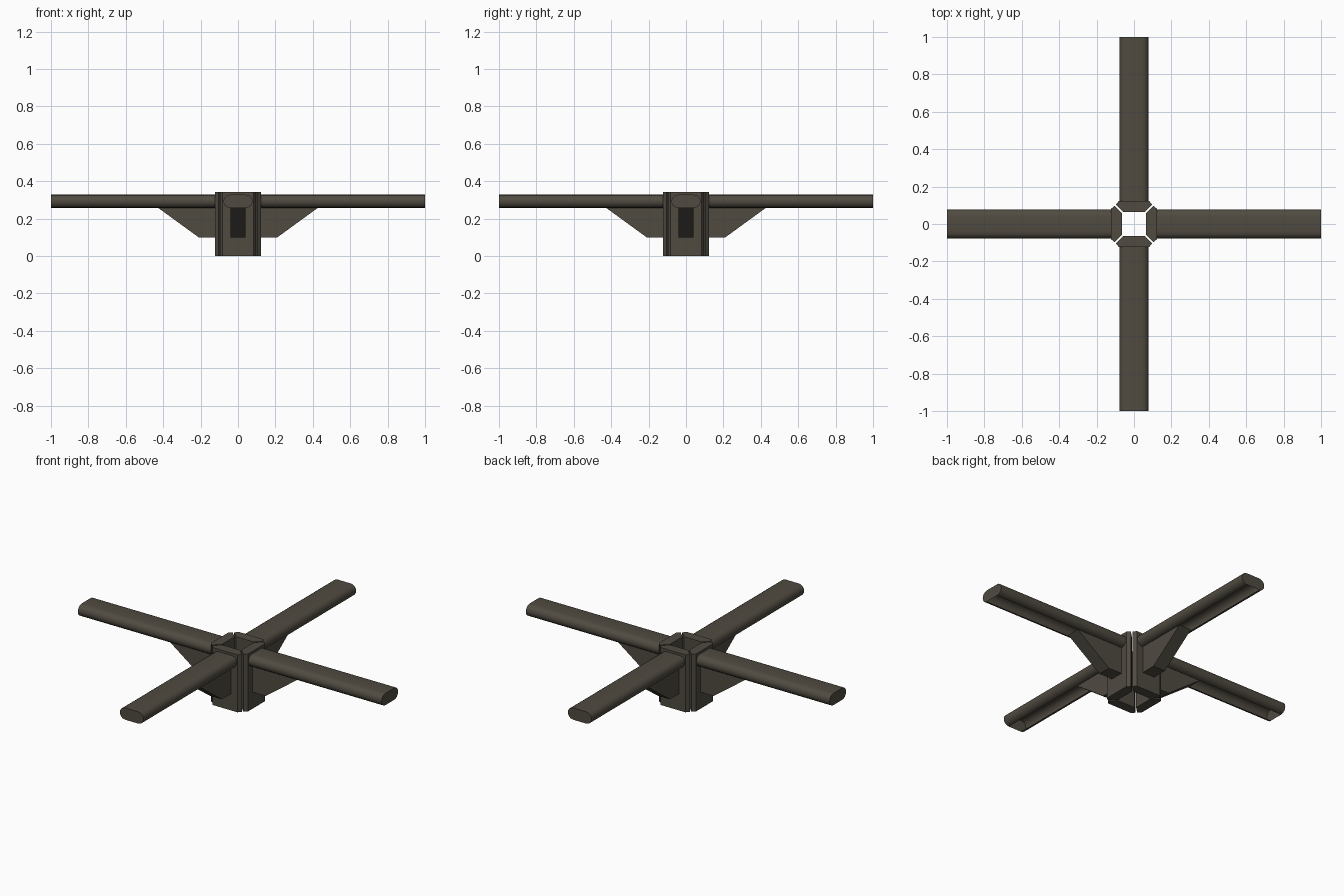
import bpy, bmesh, math
from mathutils import Matrix

if "Cube" in bpy.data.objects:
    bpy.data.objects.remove(bpy.data.objects["Cube"])

metal = bpy.data.materials.new("dark bronze metal")
metal.diffuse_color = (0.080, 0.070, 0.053, 1)
metal.use_nodes = True
metal.node_tree.nodes["Principled BSDF"].inputs["Base Color"].default_value = metal.diffuse_color


def finish(bm, name, angle, smooth=False):
    """Turn a bmesh into a named object rotated about the column axis."""
    bmesh.ops.recalc_face_normals(bm, faces=bm.faces)
    bm.transform(Matrix.Rotation(angle, 4, 'Z'))
    me = bpy.data.meshes.new(name)
    bm.to_mesh(me)
    bm.free()
    me.materials.append(metal)
    ob = bpy.data.objects.new(name, me)
    bpy.context.collection.objects.link(ob)
    if smooth:
        bpy.ops.object.select_all(action='DESELECT')
        ob.select_set(True)
        bpy.context.view_layer.objects.active = ob
        bpy.ops.object.shade_smooth_by_angle(angle=math.radians(40))


def prism(profile, offset):
    """Extrude a flat outline along an offset vector."""
    bm = bmesh.new()
    face = bm.faces.new([bm.verts.new(p) for p in profile])
    ext = bmesh.ops.extrude_face_region(bm, geom=[face])
    verts = [v for v in ext["geom"] if isinstance(v, bmesh.types.BMVert)]
    bmesh.ops.translate(bm, verts=verts, vec=offset)
    return bm


# Rounded rail section: flat top and bottom, half-round sides
R, FLAT, ZC, STEPS = 0.035, 0.043, 0.293, 8
section = []
for side in (1, -1):
    for i in range(STEPS + 1):
        a = math.pi / 2 - math.pi * i / STEPS
        section.append((side * (FLAT + R * math.cos(a)), ZC + side * R * math.sin(a)))

for n, word in enumerate(("right", "back", "left", "front")):
    ang = n * math.pi / 2

    # Mitred clamp block, one quarter of the collar
    half = [(0.064, 0.058), (0.103, 0.097), (0.122, 0.082)]
    outline = half + [(x, -y) for x, y in reversed(half)]
    finish(prism([(x, y, 0) for x, y in outline], (0, 0, 0.342)), word + "_clamp", ang)

    # Long rail with a closed end and an open underside
    bm = prism([(0.115, y, z) for y, z in section], (0.885, 0, 0))
    bm.normal_update()
    under = [f for f in bm.faces
             if len(f.verts) == 4 and all(v.co.z < ZC - R + 0.001 for v in f.verts)]
    bmesh.ops.delete(bm, geom=under, context='FACES')
    finish(bm, word + "_rail", ang, smooth=True)

    # Sloped gusset beneath the rail
    w = 0.04
    gusset = [(0.12, 0.26), (0.43, 0.26), (0.21, 0.10), (0.12, 0.10)]
    finish(prism([(x, -w, z) for x, z in gusset], (0, 2 * w, 0)), word + "_gusset", ang)
